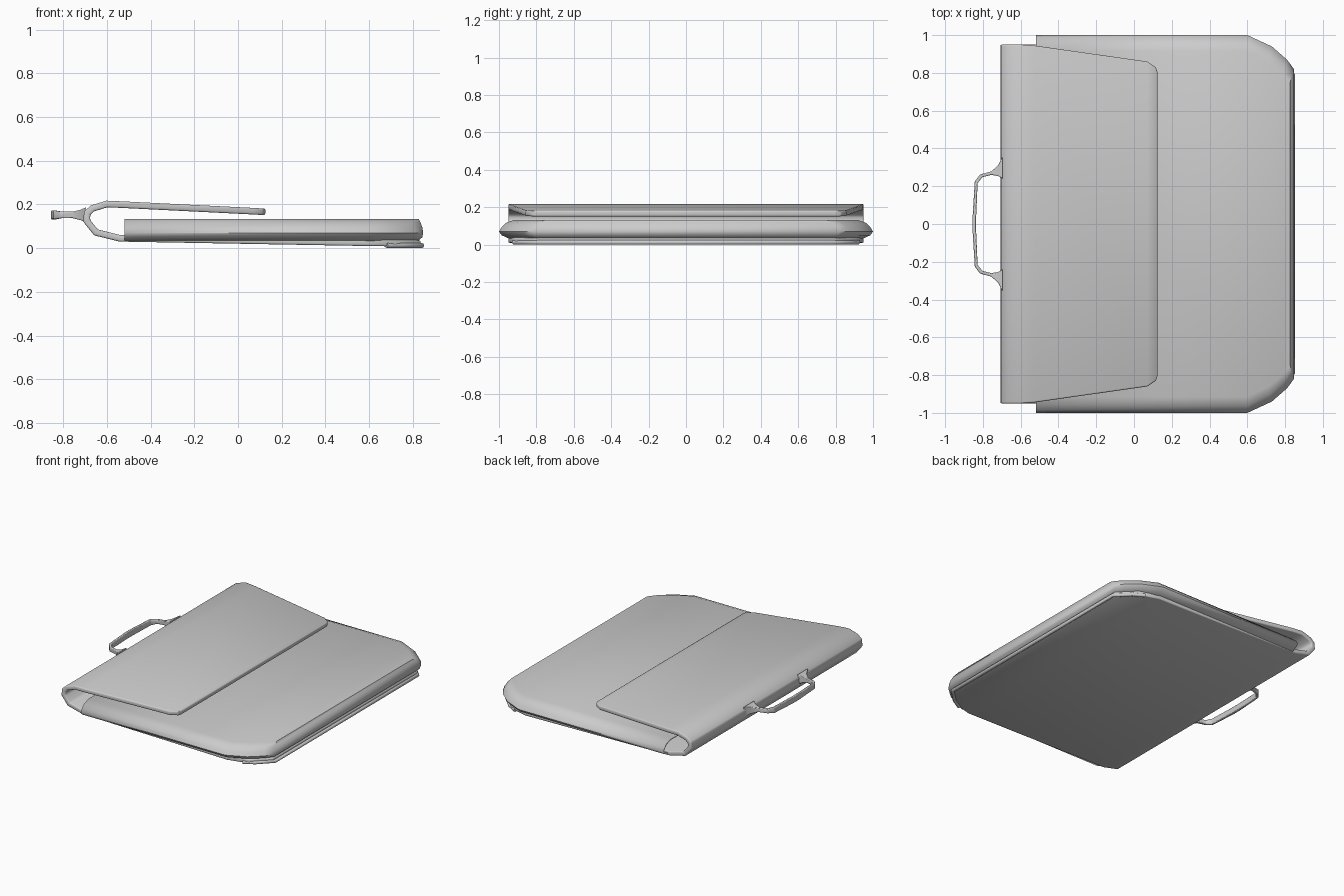
import bpy, bmesh

if "Cube" in bpy.data.objects:
    bpy.data.objects.remove(bpy.data.objects["Cube"])


def finish(name, bm, thickness=0, offset=0, bevel=0):
    """Turn a bmesh into a softly shaded object."""
    bmesh.ops.recalc_face_normals(bm, faces=bm.faces)
    mesh = bpy.data.meshes.new(name)
    bm.to_mesh(mesh)
    bm.free()
    ob = bpy.data.objects.new(name, mesh)
    bpy.context.collection.objects.link(ob)
    if thickness:
        s = ob.modifiers.new("Thickness", 'SOLIDIFY')
        s.thickness, s.offset, s.use_even_offset = thickness, offset, True
    if bevel:
        b = ob.modifiers.new("Soft edges", 'BEVEL')
        b.width, b.segments, b.limit_method = bevel, 2, 'ANGLE'
    bpy.ops.object.select_all(action='DESELECT')
    ob.select_set(True)
    bpy.context.view_layer.objects.active = ob
    bpy.ops.object.shade_smooth_by_angle(angle=0.7)
    return ob


def loft(bm, rings, closed=True):
    """Bridge successive rows of points with quads."""
    rows = [[bm.verts.new(p) for p in r] for r in rings]
    for a, b in zip(rows, rows[1:]):
        n = len(a)
        for i in range(n if closed else n - 1):
            j = (i + 1) % n
            bm.faces.new((a[i], a[j], b[j], b[i]))
    return rows


# Padded pouch: rounded sides, open at the mouth under the fold
half = [(-0.52, -1.0), (0.60, -1.0), (0.73, -0.94), (0.81, -0.87), (0.847, -0.82)]
outline = half + [(x, -y) for x, y in reversed(half)]
levels = [(0.06, 0.025, 0.030), (0.015, 0.004, 0.050), (0.0, 0.0, 0.070),
          (0.015, 0.004, 0.095), (0.04, 0.012, 0.118), (0.085, 0.02, 0.133)]
bm = bmesh.new()
rows = loft(bm, [[(x - (dx if x > 0.6 else 0), y * (1 - dy), z) for x, y in outline]
                 for dy, dx, z in levels])
bm.faces.new(rows[0])
bm.faces.new(rows[-1])
mouth = [f for f in bm.faces if all(v.co.x < -0.5 for v in f.verts)]
bmesh.ops.delete(bm, geom=mouth, context='FACES_ONLY')
finish("pouch", bm, thickness=0.012, offset=-1)

# One sheet makes the flap, the fold and the back panel: (x, z, half width)
sheet = [(0.125, 0.166, 0.80), (0.115, 0.1665, 0.83), (0.07, 0.169, 0.86),
         (-0.53, 0.199, 0.945), (-0.60, 0.202, 0.95), (-0.665, 0.182, 0.95),
         (-0.69, 0.160, 0.95), (-0.692, 0.125, 0.95), (-0.65, 0.072, 0.95),
         (-0.54, 0.045, 0.95), (0.58, 0.025, 0.95), (0.72, 0.023, 0.91),
         (0.835, 0.021, 0.80)]
bm = bmesh.new()
loft(bm, [[(x, -w, z), (x, w, z)] for x, z, w in sheet], closed=False)
finish("flap_and_back_panel", bm, thickness=0.03, bevel=0.007)

# Carry handle: (outer x, outer y, inner x, inner y, half height)
grip = [(-0.695, 0.36, -0.695, 0.24, 0.035), (-0.72, 0.31, -0.72, 0.254, 0.024),
        (-0.755, 0.279, -0.755, 0.260, 0.015), (-0.815, 0.262, -0.803, 0.248, 0.015),
        (-0.843, 0.225, -0.828, 0.216, 0.02), (-0.855, 0.03, -0.836, 0.03, 0.021)]
grip += [(a, -b, c, -d, h) for a, b, c, d, h in reversed(grip)]
bm = bmesh.new()
rows = loft(bm, [[(a, b, 0.152 - h), (a, b, 0.152 + h), (c, d, 0.152 + h), (c, d, 0.152 - h)]
                 for a, b, c, d, h in grip])
bm.faces.new(rows[0])
bm.faces.new(rows[-1])
finish("carry_handle", bm, bevel=0.004)

# Piping under the closed end, wrapping both clipped corners
curve = bpy.data.curves.new("bottom_piping", 'CURVE')
curve.dimensions = '3D'
curve.bevel_depth, curve.bevel_resolution, curve.use_fill_caps = 0.012, 2, True
path = [(0.68, -0.92), (0.75, -0.88), (0.84, -0.79)]
path += [(x, -y) for x, y in reversed(path)]
spline = curve.splines.new('POLY')
spline.points.add(len(path) - 1)
for p, (x, y) in zip(spline.points, path):
    p.co = (x, y, 0.012, 1)
bpy.context.collection.objects.link(bpy.data.objects.new("bottom_piping", curve))
